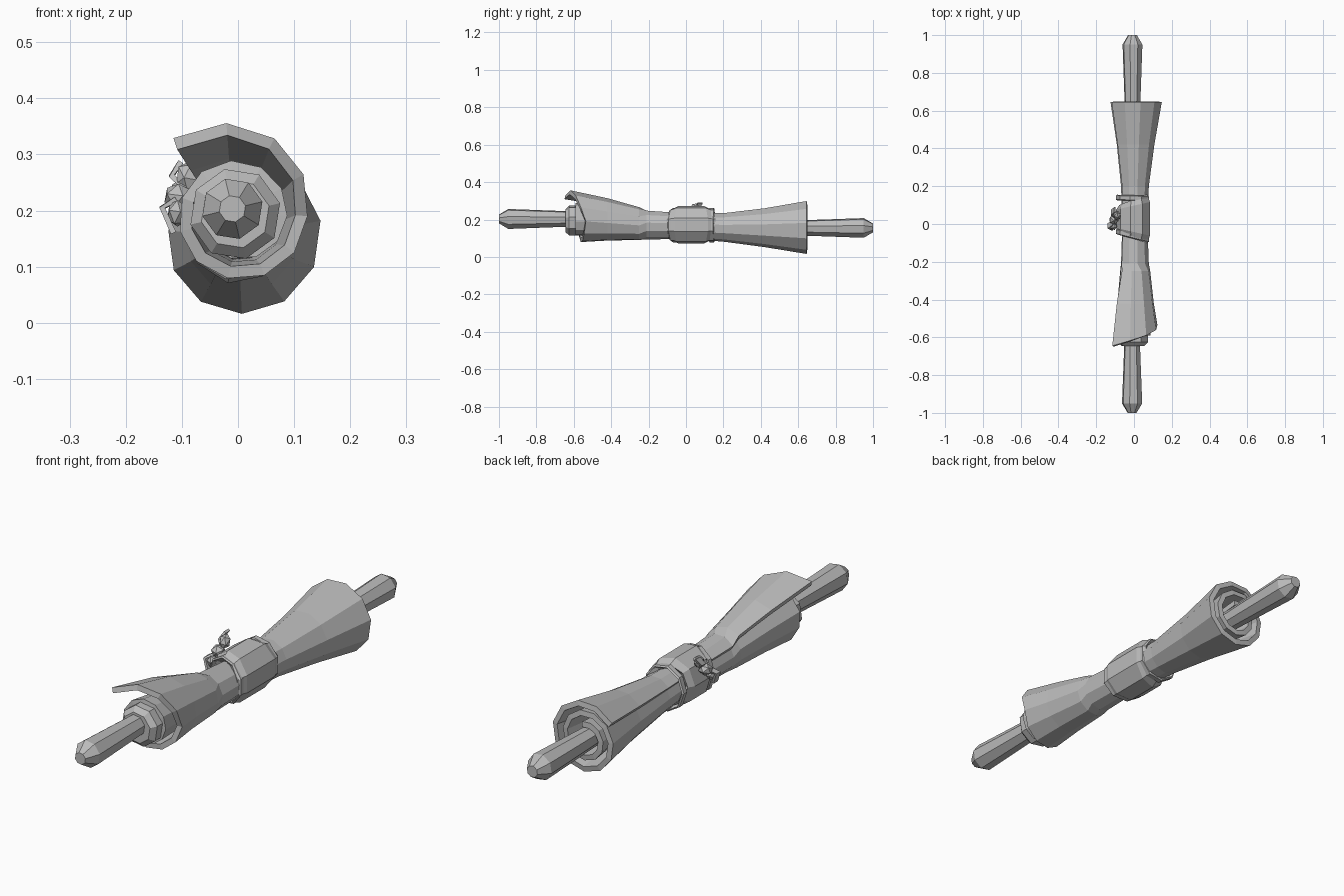
import bpy, bmesh, math
from mathutils import Vector, Matrix

if "Cube" in bpy.data.objects:
    bpy.data.objects.remove(bpy.data.objects["Cube"])

grey = bpy.data.materials.new("plain grey")
grey.use_nodes = True
COLOR = (0.5, 0.5, 0.5, 1)
grey.diffuse_color = COLOR
grey.node_tree.nodes["Principled BSDF"].inputs["Base Color"].default_value = COLOR


def finish(name, bm, fix_normals=True):
    if fix_normals:
        bmesh.ops.recalc_face_normals(bm, faces=bm.faces)
    mesh = bpy.data.meshes.new(name)
    bm.to_mesh(mesh)
    bm.free()
    mesh.materials.append(grey)
    obj = bpy.data.objects.new(name, mesh)
    bpy.context.collection.objects.link(obj)
    return obj


def lerp_table(table, y):
    """Interpolate rows of (y, a, b, ...) at y."""
    for lo, hi in zip(table, table[1:]):
        if y <= hi[0]:
            t = max(0, (y - lo[0]) / (hi[0] - lo[0]))
            return [a + (b - a) * t for a, b in zip(lo[1:], hi[1:])]
    return table[-1][1:]


def skin(bm, rings, closed, caps=False):
    """Join rows of points with quads."""
    rows = [[bm.verts.new(p) for p in ring] for ring in rings]
    n = len(rows[0])
    for a, b in zip(rows, rows[1:]):
        for i in range(n if closed else n - 1):
            k = (i + 1) % n
            bm.faces.new((a[i], a[k], b[k], b[i]))
    if caps:
        bm.faces.new(rows[0])
        bm.faces.new(rows[-1])


def lathe(name, profile, x, z, sides=8):
    """Closed solid turned around an axis along y, profile of (y, radius)."""
    bm = bmesh.new()
    rings = []
    for y, r in profile:
        angles = [math.tau * (i + 0.3) / sides for i in range(sides)]
        rings.append([(x + r * math.cos(a), y, z + r * math.sin(a)) for a in angles])
    skin(bm, rings, True, caps=True)
    return finish(name, bm)


# Rolled sheet: one spiral surface, flared at both ends, with a lifted front flap
# rows: y, centre z, outer radius, shrink per turn, flap lift
SHEET = [
    (-0.60, 0.192, 0.124, 0.036, 0.055),
    (-0.42, 0.183, 0.105, 0.030, 0.036),
    (-0.25, 0.170, 0.086, 0.022, 0.014),
    (-0.21, 0.168, 0.080, 0.020, 0.003),
    (0.00, 0.163, 0.072, 0.018, 0.0),
    (0.20, 0.156, 0.080, 0.020, 0.0),
    (0.42, 0.153, 0.110, 0.034, 0.0),
    (0.645, 0.153, 0.150, 0.046, 0.0),
]
STEPS, TURNS, FLAP = 11, 2.2, 0.36
bm = bmesh.new()
rows = []
for y0, zc, radius, shrink, lift in SHEET:
    row = []
    for i in range(int(STEPS * TURNS) + 1):
        turn = i / STEPS
        start = 130 if y0 < -0.22 else 142
        a = math.radians(start) - math.tau * turn
        r = radius - shrink * max(0, turn - FLAP) + lift * max(0, 1 - turn / FLAP)
        y = y0
        if y0 < -0.5:  # slanted front edge
            y = -0.645 + 0.11 * turn / FLAP if turn < FLAP else max(-0.59, -0.535 - 0.1 * (turn - FLAP))
        row.append((r * math.cos(a), y, zc + r * math.sin(a)))
    rows.append(row)
skin(bm, rows, False)
sheet = finish("rolled_sheet", bm, fix_normals=False)
thick = sheet.modifiers.new("thickness", "SOLIDIFY")
thick.thickness = 0.022
thick.offset = -1

# Rods and the collar on the front one
lathe("front_rod", [(-1, 0.024), (-0.95, 0.055), (-0.62, 0.042), (-0.3, 0.042)], -0.01, 0.203)
lathe("front_collar", [(-0.645, 0.062), (-0.625, 0.082), (-0.565, 0.082), (-0.54, 0.065)], -0.005, 0.194)
lathe("back_rod", [(0.3, 0.04), (0.62, 0.042), (0.95, 0.054), (1, 0.024)], -0.008, 0.155)


def wrap(name, centre, radii, front, back, inset, thickness, sides=9):
    """Cloth band round the sheet; front and back edges vary with direction."""
    bm = bmesh.new()
    rings = []
    for k, shrink in ((0, inset), (0.16, 0), (0.84, 0), (1, inset)):
        ring = []
        for i in range(sides):
            a = math.tau * (i + 0.5) / sides
            side = (1 + math.cos(a)) / 2
            y0 = front[0] + (front[1] - front[0]) * side
            y1 = back[0] + (back[1] - back[0]) * side
            ring.append((centre[0] + (radii[0] - shrink) * math.cos(a), y0 + (y1 - y0) * k,
                         centre[1] + (radii[1] - shrink) * math.sin(a)))
        rings.append(ring)
    skin(bm, rings, True)
    obj = finish(name, bm)
    mod = obj.modifiers.new("thickness", "SOLIDIFY")
    mod.thickness = thickness
    mod.offset = -1


# Cloth band, wide on the right side, narrowing to the knot, with two thin cords
wrap("cloth_band", (-0.002, 0.172), (0.092, 0.103), (-0.045, -0.105), (0.1, 0.16), 0.016, 0.02)
wrap("front_cord", (-0.006, 0.17), (0.09, 0.094), (-0.055, -0.1), (-0.025, -0.07), 0.006, 0.014)
wrap("back_cord", (-0.006, 0.17), (0.09, 0.094), (0.125, 0.12), (0.155, 0.15), 0.006, 0.014)


def lump(name, centre, size, tilt):
    bm = bmesh.new()
    spin = Matrix.Rotation(math.radians(tilt), 4, "X")
    bmesh.ops.create_icosphere(bm, subdivisions=1, radius=1,
                               matrix=Matrix.Translation(centre) @ spin @ Matrix.Diagonal((*size, 1)))
    return finish(name, bm)


def strip(name, points, half_width):
    """Flat ribbon following points, widened along y."""
    bm = bmesh.new()
    rows = [[Vector(p) + Vector((0, s * half_width, 0)) for s in (-1, 1)] for p in points]
    skin(bm, rows, False)
    obj = finish(name, bm)
    mod = obj.modifiers.new("thickness", "SOLIDIFY")
    mod.thickness = 0.01
    mod.offset = 0


# Knot on the left of the band, with loops and tails
lump("knot", (-0.106, 0.025, 0.225), (0.028, 0.03, 0.024), 20)
lump("knot_upper_fold", (-0.09, 0.045, 0.26), (0.022, 0.024, 0.03), -30)
lump("knot_lower_fold", (-0.108, -0.01, 0.195), (0.02, 0.022, 0.026), 25)
strip("upper_tail", [(-0.095, 0.04, 0.24), (-0.118, 0.06, 0.262), (-0.102, 0.075, 0.287)], 0.014)
strip("lower_tail", [(-0.11, 0.01, 0.22), (-0.135, -0.01, 0.205), (-0.115, -0.02, 0.16)], 0.014)
